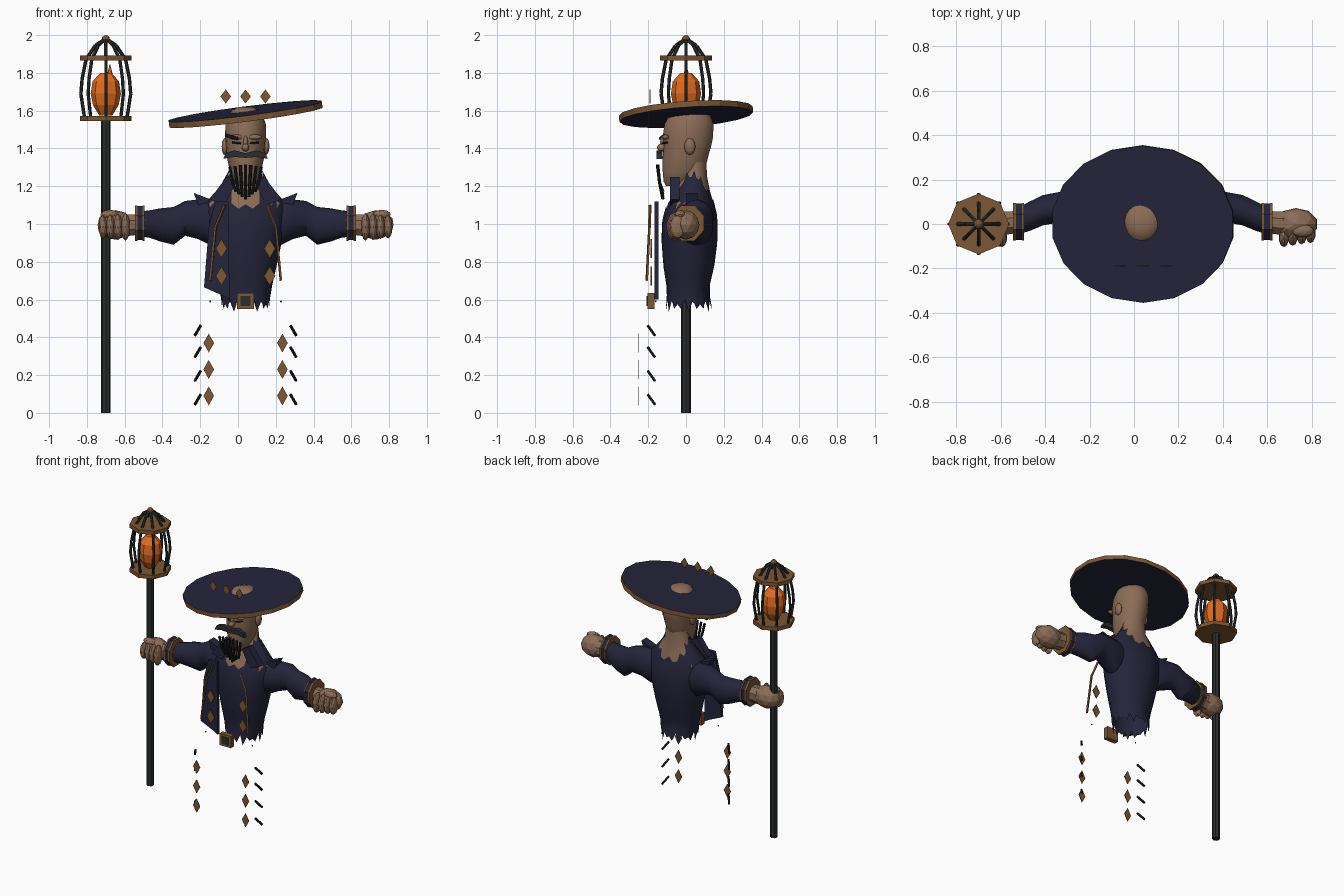
import bpy, bmesh, math
from mathutils import Vector, Matrix

cube = bpy.data.objects.get("Cube")
if cube:
    bpy.data.objects.remove(cube, do_unlink=True)

CX = 0.04  # the body's own mirror plane


def material(name, rgb):
    m = bpy.data.materials.new(name)
    m.use_nodes = True
    m.diffuse_color = (*rgb, 1)
    m.node_tree.nodes["Principled BSDF"].inputs["Base Color"].default_value = (*rgb, 1)
    return m


NAVY = material("navy cloth", (0.018, 0.018, 0.044))
SKIN = material("skin", (0.26, 0.15, 0.095))
BROWN = material("brown trim", (0.2, 0.095, 0.035))
BLACK = material("black hair", (0.011, 0.012, 0.014))
IRON = material("dark iron", (0.024, 0.026, 0.026))
FLAME = material("orange flame", (0.75, 0.15, 0.015))


def finish(name, bm, mat, smooth=None):
    bmesh.ops.recalc_face_normals(bm, faces=bm.faces[:])
    mesh = bpy.data.meshes.new(name)
    bm.to_mesh(mesh)
    bm.free()
    ob = bpy.data.objects.new(name, mesh)
    bpy.context.collection.objects.link(ob)
    mesh.materials.append(mat)
    if smooth:
        bpy.ops.object.select_all(action='DESELECT')
        ob.select_set(True)
        bpy.context.view_layer.objects.active = ob
        bpy.ops.object.shade_smooth_by_angle(angle=math.radians(smooth))
    return ob


def loft(name, rings, mat, smooth=None, caps=True):
    bm = bmesh.new()
    rows = [[bm.verts.new(p) for p in ring] for ring in rings]
    n = len(rows[0])
    for a, b in zip(rows, rows[1:]):
        for i in range(n):
            bm.faces.new((a[i], a[(i + 1) % n], b[(i + 1) % n], b[i]))
    if caps:
        bm.faces.new(rows[0])
        bm.faces.new(rows[-1])
    return finish(name, bm, mat, smooth)


def tubes(name, paths, radius, mat, sides=6):
    """Straight rods along each path, joined into one object."""
    bm = bmesh.new()
    for path in paths:
        for a, b in zip(path, path[1:]):
            a, b = Vector(a), Vector(b)
            d = b - a
            m = Matrix.Translation((a + b) / 2) @ d.to_track_quat('Z', 'Y').to_matrix().to_4x4()
            bmesh.ops.create_cone(bm, cap_ends=True, segments=sides, radius1=radius,
                                  radius2=radius, depth=d.length, matrix=m)
    return finish(name, bm, mat)


def blobs(name, items, mat, smooth=None):
    """Faceted ellipsoids given as (centre, radii)."""
    bm = bmesh.new()
    for c, r in items:
        bmesh.ops.create_icosphere(bm, subdivisions=2, radius=1,
                                   matrix=Matrix.Translation(c) @ Matrix.Diagonal((*r, 1)))
    return finish(name, bm, mat, smooth)


def plates(name, polys, y, depth, mat):
    """Upright plates with x, z outlines, facing the front."""
    bm = bmesh.new()
    for poly in polys:
        f = bm.faces.new([bm.verts.new((x, y, z)) for x, z in poly])
        new = bmesh.ops.extrude_face_region(bm, geom=[f])["geom"]
        bmesh.ops.translate(bm, vec=(0, depth, 0),
                            verts=[v for v in new if isinstance(v, bmesh.types.BMVert)])
    return finish(name, bm, mat)


def disc(name, centre, rx, ry, depth, sides, mat, rot=None):
    bm = bmesh.new()
    m = Matrix.Translation(centre) @ (rot or Matrix()) @ Matrix.Diagonal((rx, ry, 1, 1))
    bmesh.ops.create_cone(bm, cap_ends=True, segments=sides, radius1=1, radius2=1,
                          depth=depth, matrix=m)
    return finish(name, bm, mat)


def diamond(x, z, w, h):
    return [(x - w, z), (x, z - h), (x + w, z), (x, z + h)]


# Body outline: height, half width, front y, back y
BODY = [(0.5, .12, -.11, .14), (0.57, .125, -.105, .135), (0.65, .135, -.10, .12),
        (0.78, .165, -.12, .15), (0.92, .195, -.13, .168), (1.03, .215, -.125, .168),
        (1.11, .215, -.10, .15), (1.18, .15, -.06, .13), (1.25, .092, -.03, .115),
        (1.34, .08, -.02, .11)]


def body_point(ang, z, k=1.0):
    lo, hi = next((a, b) for a, b in zip(BODY, BODY[1:]) if z <= b[0])
    t = (z - lo[0]) / (hi[0] - lo[0])
    w, f, b = (lo[i] + (hi[i] - lo[i]) * t for i in (1, 2, 3))
    return (CX + math.cos(ang) * w * k, (f + b) / 2 + math.sin(ang) * (b - f) / 2 * k, z)


# Torn robe: ragged hem, deep front opening, collar high at the sides
N = 36
ANG = [2 * math.pi * i / N for i in range(N)]


def robe_top(i):
    s = math.sin(ANG[i])
    tooth = 0.035 * (i % 3 == 0)
    return 1.25 - (0.18 * s ** 4 if s < 0 else 0.13 * s * s) + tooth


def robe_hem(i):
    return 0.535 + 0.04 * (i % 2) + 0.015 * (i % 3)


loft("robe", [[body_point(ANG[i], robe_hem(i) + (robe_top(i) - robe_hem(i)) * k / 11)
               for i in range(N)] for k in range(12)], NAVY, 50, caps=False)
loft("chest_and_neck", [[body_point(a, z, 0.955) for a in ANG]
                        for z in (0.98, 1.05, 1.11, 1.18, 1.25, 1.33)], SKIN, 50)

# Head: height, half width, front y, back y
HEAD = [(1.20, .035, -.105, -.01), (1.225, .06, -.12, .05), (1.28, .083, -.125, .10),
        (1.36, .10, -.125, .12), (1.42, .105, -.118, .137), (1.46, .108, -.126, .145),
        (1.53, .107, -.115, .148), (1.575, .092, -.09, .13), (1.605, .07, -.065, .08),
        (1.62, .035, -.03, .04)]
loft("head", [[(CX + w * math.cos(a), (f + b) / 2 + (b - f) / 2 * math.sin(a), z)
               for a in ANG[::2]] for z, w, f, b in HEAD], SKIN, 45)
blobs("ears", [((CX + s * .11, .02, 1.41), (.017, .03, .045)) for s in (-1, 1)], SKIN, 40)
blobs("nose", [((CX, -.125, 1.405), (.02, .03, .022)), ((CX, -.118, 1.43), (.013, .02, .04))],
      SKIN, 40)
blobs("brow_ridge", [((CX + s * .045, -.108, 1.46), (.045, .02, .014)) for s in (-1, 1)], SKIN, 40)
tubes("eye_slits", [[(CX + s * .025, -.123, 1.427), (CX + s * .07, -.10, 1.432)]
                    for s in (-1, 1)], .005, BLACK)
tubes("eyebrow", [[(-.065, -.115, 1.47), (-.002, -.135, 1.453)]], .009, BLACK)
plates("moustache", [[(CX, 1.375), (CX + s * .06, 1.39), (CX + s * .105, 1.375),
                      (CX + s * .118, 1.345), (CX + s * .06, 1.355), (CX, 1.35)]
                     for s in (-1, 1)], -.155, .03, IRON)
tubes("beard", [[(CX + t * .028, -.15, 1.315 - .004 * abs(t)),
                 (CX + t * .023, -.14, 1.22), (CX + t * .017, -.122, 1.13 + .014 * abs(t))]
                for t in (-3, -2, -1, 0, 1, 2, 3)], .0085, BLACK)

# Tilted hat with a brown rim
tilt = Matrix.Rotation(-.128, 4, 'Y') @ Matrix.Rotation(.07, 4, 'X')
hat = disc("hat", (CX, 0, 1.582), .415, .355, .032, 18, NAVY, tilt)
hat.data.materials.append(BROWN)
for p in hat.data.polygons:
    p.material_index = int(abs(p.normal.z) < 0.5)
plates("hat_charms", [diamond(CX + k * .105, 1.675, .028, .037) for k in (-1, 0, 1)],
       -.192, .004, BROWN)

# Arms, mirrored: distance out, y, z, y radius, z radius
SLEEVE = [(.10, .04, 1.03, .07, .09), (.18, .045, 1.01, .09, .125), (.25, .055, 1.025, .085, .105),
          (.32, .078, 1.03, .068, .092), (.38, .075, .99, .07, .10), (.45, .062, .995, .07, .088),
          (.51, .035, 1.0, .068, .072), (.56, .015, 1.0, .062, .066)]
WRIST = [(.53, .015, 1.0, .055, .06), (.60, .005, .995, .055, .06), (.66, 0, .99, .06, .065)]
CUFFS = [("cuff_inner_trim", .535, .545, .102, BROWN), ("cuff", .545, .572, .098, NAVY),
         ("cuff_outer_trim", .572, .584, .102, BROWN)]


def limb(name, s, rows, mat, sides, smooth=None):
    loft(name, [[(CX + s * d, y + ry * math.cos(a), z + rz * math.sin(a))
                 for a in (2 * math.pi * (i + .5) / sides for i in range(sides))]
                for d, y, z, ry, rz in rows], mat, smooth)


for s, side in ((1, "left_"), (-1, "right_")):
    limb(side + "sleeve", s, SLEEVE, NAVY, 14, 40)
    limb(side + "wrist", s, WRIST, SKIN, 8)
    for name, d0, d1, r, mat in CUFFS:
        limb(side + name, s, [(d, .01, 1.005, r * .9, r) for d in (d0, d1)], mat, 8)
    fingers = [((CX + s * (.635 + .04 * k), -.062 + .006 * k, .985), (.023, .042, .074 - .004 * k))
               for k in range(4)]
    blobs(side + "fist", [((CX + s * .69, 0, .995), (.098, .072, .078)),
                          ((CX + s * .72, -.03, 1.05), (.05, .03, .025))] + fingers, SKIN)
    plates(side + "shoulder_tip", [[(CX + s * .16, 1.12), (CX + s * .275, 1.165),
                                    (CX + s * .25, 1.10)]], .0, .06, NAVY)
    plates(side + "lapel", [[(CX + s * .05, 1.22), (CX + s * .10, 1.25), (CX + s * .19, 1.13),
                             (CX + s * .11, 1.10)]], -.085, .05, NAVY)
    # Coat edge and hanging charms
    tubes(side + "coat_trim", [[(CX + s * .11, -.19, 1.1), (CX + s * .16, -.194, .98),
                                (CX + s * .187, -.208, .70)]], .0075, BROWN, 4)
    plates(side + "coat_diamonds", [diamond(CX + s * .128, z, .03, .05) for z in (.87, .725)],
           -.187, .006, BROWN)
    plates(side + "leg_diamonds", [diamond(CX + s * .195, z, .028, .05) for z in (.37, .23, .09)],
           -.252, .004, BROWN)
    tubes(side + "leg_toggles", [[(CX + s * .238, -.202, z + .052), (CX + s * .268, -.165, z)]
                                 for z in (.045, .17, .295, .41)], .008, BLACK)
    blobs(side + "belt_studs", [((CX + s * .187, -.16, .59), (.005, .005, .005))], BLACK)

plates("coat_panel", [[(-.12, 1.12), (-.05, 1.12), (-.045, .60), (-.08, .62), (-.18, .665),
                       (-.155, .98)]], -.168, .022, NAVY)

# Belt buckle
plates("buckle", [[(CX - .045, .55), (CX + .045, .55), (CX + .045, .635), (CX - .045, .635)]],
       -.203, .035, BROWN)
plates("buckle_centre", [[(CX - .027, .567), (CX + .027, .567), (CX + .027, .618),
                          (CX - .027, .618)]], -.208, .008, IRON)

# Lantern staff
SX = -0.70


def around(r, z, k):
    a = math.pi / 4 * k
    return (SX + r * math.cos(a), r * math.sin(a), z)


tubes("staff", [[(SX, 0, 0), (SX, 0, 1.56)]], .026, IRON, 8)
for name, z in (("lantern_base", 1.558), ("lantern_top", 1.878)):
    disc(name, (SX, 0, z), .137, .137, .027, 8, BROWN)
tubes("lantern_bars", [[around(r, z, k) for r, z in
                        ((.113, 1.565), (.132, 1.69), (.125, 1.77), (.105, 1.87))]
                       for k in range(8)], .009, IRON)
tubes("lantern_roof_bars", [[around(.095, 1.885, k), around(.055, 1.945, k), around(.01, 1.975, k)]
                            for k in range(8)], .0095, IRON)
blobs("finial", [((SX, 0, 1.978), (.022, .022, .022))], BROWN)
loft("flame", [[around(r, z, k) for k in range(8)] for r, z in
               ((.035, 1.575), (.068, 1.63), (.08, 1.69), (.07, 1.755), (.03, 1.80))], FLAME)
bm = bmesh.new()
bmesh.ops.create_cone(bm, cap_ends=True, segments=5, radius1=.025, radius2=.002, depth=.09,
                      matrix=Matrix.Translation((SX + .022, 0, 1.80)))
finish("flame_tip", bm, FLAME)
